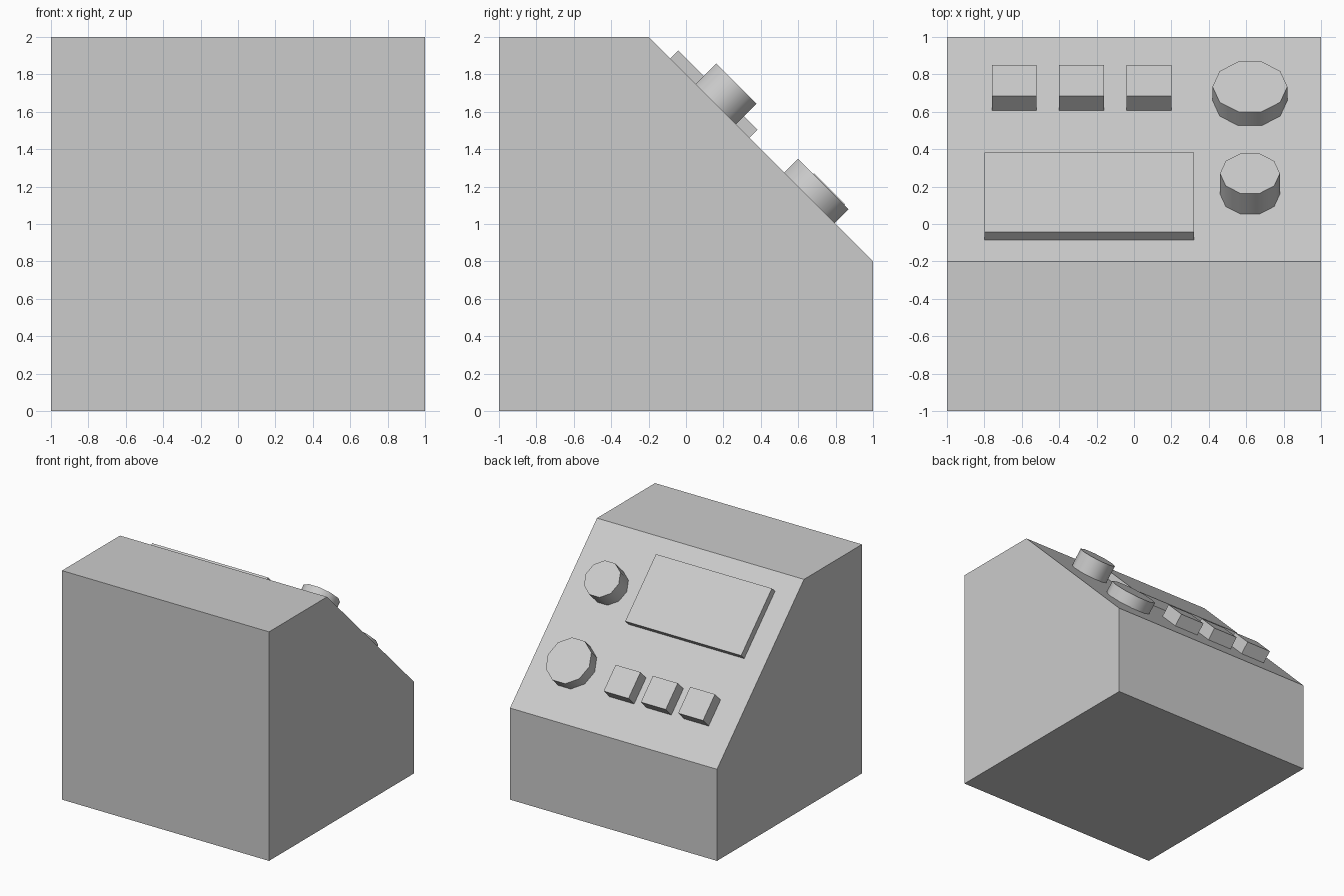
import bpy
import bmesh
from math import cos, sin, tau, radians
from mathutils import Matrix, Vector

if "Cube" in bpy.data.objects:
    bpy.data.objects.remove(bpy.data.objects["Cube"], do_unlink=True)

GREY = (0.6, 0.6, 0.6, 1.0)
grey = bpy.data.materials.new("plain_grey")
grey.use_nodes = True
grey.diffuse_color = GREY
grey.node_tree.nodes["Principled BSDF"].inputs["Base Color"].default_value = GREY


def prism(name, profile, depth, matrix, smooth_sides=False):
    """Extrude a counter-clockwise profile along its local z."""
    bm = bmesh.new()
    low = [bm.verts.new((x, y, 0)) for x, y in profile]
    high = [bm.verts.new((x, y, depth)) for x, y in profile]
    bm.faces.new(low[::-1])
    bm.faces.new(high)
    n = len(profile)
    for i in range(n):
        j = (i + 1) % n
        bm.faces.new((low[i], low[j], high[j], high[i]))
    mesh = bpy.data.meshes.new(name)
    bm.to_mesh(mesh)
    bm.free()
    mesh.materials.append(grey)
    obj = bpy.data.objects.new(name, mesh)
    obj.matrix_world = matrix
    bpy.context.collection.objects.link(obj)
    if smooth_sides:
        bpy.ops.object.select_all(action="DESELECT")
        obj.select_set(True)
        bpy.context.view_layer.objects.active = obj
        bpy.ops.object.shade_smooth_by_angle(angle=radians(50))
    return obj


def on_slope(x, y):
    """Frame on the sloped panel: local z points out, local y runs downhill."""
    return Matrix.Translation((x, y, 1.8 - y)) @ Matrix.Rotation(radians(-45), 4, "X")


def rectangle(width, length):
    w, l = width / 2, length / 2
    return [(-w, -l), (w, -l), (w, l), (-w, l)]


def polygon(radius, sides=10):
    return [(radius * cos(tau * i / sides), radius * sin(tau * i / sides))
            for i in range(sides)]


# Console body: side profile extruded across the width
side_profile = [(-1, 0), (1, 0), (1, 0.8), (-0.2, 2), (-1, 2)]
across = Matrix(((0, 0, 1, -1), (1, 0, 0, 0), (0, 1, 0, 0), (0, 0, 0, 1)))
prism("console_body", side_profile, 2, across)

# Raised screen
prism("screen", rectangle(1.12, 0.6), 0.06, on_slope(-0.24, 0.127))

# Row of three buttons
for i, x in enumerate((-0.64, -0.28, 0.08)):
    prism(f"button_{i + 1}", rectangle(0.24, 0.235), 0.11, on_slope(x, 0.69))

# Two ten-sided knobs
prism("tall_knob", polygon(0.16), 0.156, on_slope(0.62, 0.16), True)
prism("wide_knob", polygon(0.2), 0.105, on_slope(0.62, 0.66), True)
